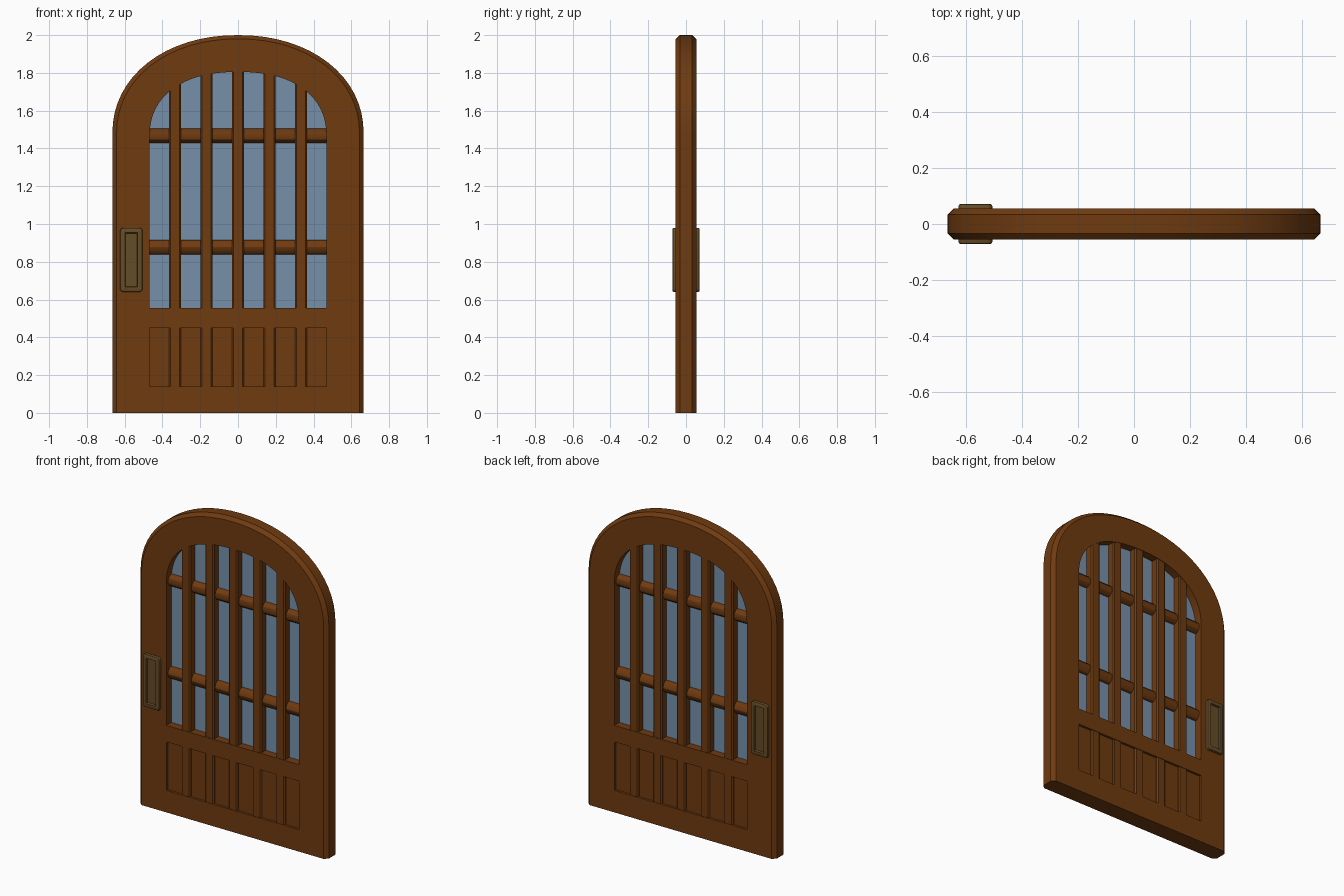
import bpy, bmesh, math
from mathutils import Matrix

if "Cube" in bpy.data.objects:
    bpy.data.objects.remove(bpy.data.objects["Cube"], do_unlink=True)


def material(name, rgb):
    m = bpy.data.materials.new(name)
    m.use_nodes = True
    m.diffuse_color = (*rgb, 1)
    bsdf = m.node_tree.nodes["Principled BSDF"]
    bsdf.inputs["Base Color"].default_value = (*rgb, 1)
    bsdf.inputs["Roughness"].default_value = 0.7
    return m


WOOD = material("brown wood", (0.16, 0.043, 0.005))
GLASS = material("blue grey glass", (0.18, 0.28, 0.40))
BRASS = material("dull brass", (0.13, 0.072, 0.02))


def finish(name, bm, mat, smooth=True):
    bmesh.ops.recalc_face_normals(bm, faces=bm.faces)
    me = bpy.data.meshes.new(name)
    bm.to_mesh(me)
    bm.free()
    me.materials.append(mat)
    ob = bpy.data.objects.new(name, me)
    bpy.context.collection.objects.link(ob)
    if smooth:
        shade(ob)
    return ob


def shade(ob):
    bpy.ops.object.select_all(action='DESELECT')
    ob.select_set(True)
    bpy.context.view_layer.objects.active = ob
    bpy.ops.object.shade_smooth_by_angle(angle=math.radians(30))


def arch(half, bottom, spring, top, power, steps=32):
    """Arched outline in x and z, from bottom left round to bottom right."""
    pts = [(-half, bottom)]
    for i in range(steps + 1):
        a = math.pi * (1 - i / steps)
        c, s = math.cos(a), max(math.sin(a), 0)
        x = math.copysign(abs(c) ** (2 / power), c) * half
        pts.append((x, spring + s ** (2 / power) * (top - spring)))
    return pts + [(half, bottom)]


def loft(name, sections, mat, smooth=True):
    """Skin a row of (y, outline) sections and cap both ends."""
    bm = bmesh.new()
    rings = [[bm.verts.new((x, y, z)) for x, z in pts] for y, pts in sections]
    n = len(rings[0])
    for a, b in zip(rings, rings[1:]):
        for i in range(n):
            j = (i + 1) % n
            bm.faces.new((a[i], a[j], b[j], b[i]))
    bm.faces.new(rings[0])
    bm.faces.new(rings[-1])
    return finish(name, bm, mat, smooth)


def box(name, centre, size, mat, bevel=0.0, edges=None):
    bm = bmesh.new()
    bmesh.ops.create_cube(bm, size=1, matrix=Matrix.Translation(centre) @ Matrix.Diagonal((*size, 1)))
    if bevel:
        chosen = [e for e in bm.edges if edges is None or edges(e)]
        bmesh.ops.bevel(bm, geom=chosen, offset=bevel, segments=1, affect='EDGES')
    return finish(name, bm, mat)


def cut(target, cutter):
    cutter.hide_render = True
    mod = target.modifiers.new("cut", 'BOOLEAN')
    mod.operation, mod.solver, mod.object = 'DIFFERENCE', 'EXACT', cutter
    bpy.context.view_layer.objects.active = target
    bpy.ops.object.modifier_apply(modifier=mod.name)
    bpy.data.objects.remove(cutter, do_unlink=True)


# Arched slab with chamfered sides and top
full = arch(0.665, 0, 1.48, 2.0, 2.1)
inset = arch(0.643, 0, 1.48, 1.98, 2.1)
frame = loft("door_frame", [(-0.055, inset), (-0.033, full), (0.033, full), (0.055, inset)], WOOD, False)

# Arched window opening and shallow lower panels on both faces
cut(frame, loft("opening_cutter", [(y, arch(0.468, 0.555, 1.46, 1.805, 2.3)) for y in (-0.2, 0.2)], WOOD, False))
for side in (-1, 1):
    cut(frame, box("panel_cutter", (0, side * 0.09, 0.295), (0.936, 0.1, 0.31), WOOD))
shade(frame)

# Glass pane
pane = arch(0.475, 0.545, 1.46, 1.812, 2.3)
loft("glass_pane", [(-0.004, pane), (0.004, pane)], GLASS, False)

# Upright bars running from the lower panel into the arch
for i in range(-2, 3):
    top = (1.84, 1.83, 1.77)[abs(i)]
    box("upright_bar", (i * 0.167, 0, (0.1 + top) / 2), (0.064, 0.104, top - 0.1), WOOD, 0.008,
        lambda e: abs(e.verts[0].co.z - e.verts[1].co.z) > 0.5)

# Rounded cross bars
for z in (0.877, 1.467):
    bm = bmesh.new()
    bmesh.ops.create_cone(bm, cap_ends=True, segments=12, radius1=0.039, radius2=0.039, depth=0.97,
                          matrix=Matrix.Translation((0, 0, z)) @ Matrix.Rotation(math.pi / 2, 4, 'Y'))
    finish("cross_bar", bm, WOOD)

# Recessed pull plates on both faces
for side, name in ((-1, "front_pull_plate"), (1, "back_pull_plate")):
    bm = bmesh.new()
    bmesh.ops.create_cube(bm, size=1, matrix=Matrix.Translation((-0.565, side * 0.056, 0.81))
                          @ Matrix.Diagonal((0.12, 0.032, 0.34, 1)))
    uprights = [e for e in bm.edges if abs(e.verts[0].co.y - e.verts[1].co.y) > 0.01]
    bmesh.ops.bevel(bm, geom=uprights, offset=0.018, segments=3, profile=0.5, affect='EDGES')
    face = max(bm.faces, key=lambda f: f.calc_center_median().y * side)
    bmesh.ops.bevel(bm, geom=list(face.edges), offset=0.008, segments=2, profile=0.5, affect='EDGES')
    face = max(bm.faces, key=lambda f: (round(f.calc_center_median().y * side, 4), f.calc_area()))
    bmesh.ops.inset_region(bm, faces=[face], thickness=0.018)
    bmesh.ops.inset_region(bm, faces=[face], thickness=0.01, depth=-0.012)
    finish(name, bm, BRASS)
